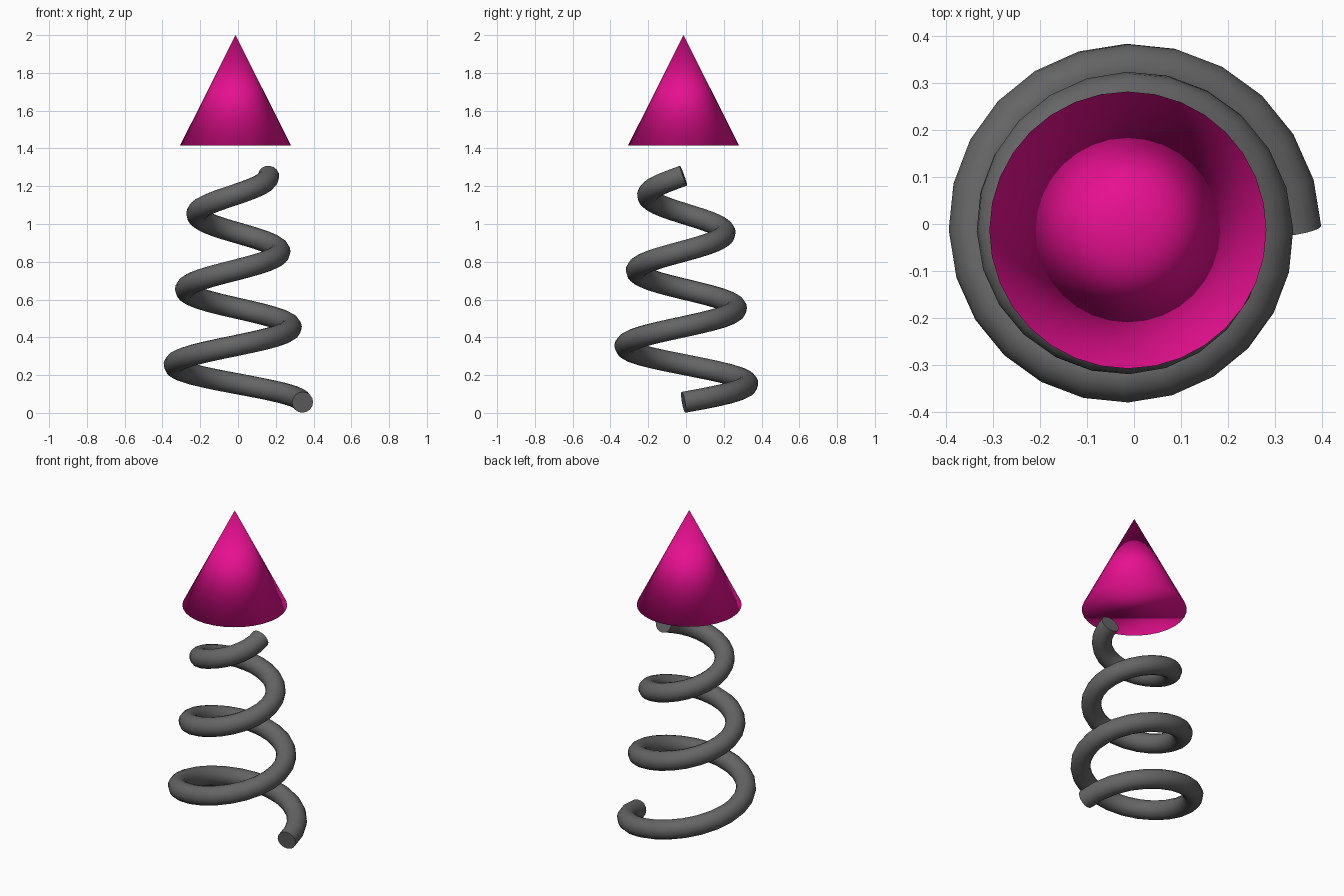
import bpy
from math import sin, cos, tau

if "Cube" in bpy.data.objects:
    bpy.data.objects.remove(bpy.data.objects["Cube"])

CX = CY = -0.013          # shared axis of spring and cone
TURNS, STEPS = 3, 24      # coil turns and segments per turn
TUBE = 0.056


def paint(obj, name, rgb):
    mat = bpy.data.materials.new(name)
    mat.diffuse_color = (*rgb, 1.0)
    mat.use_nodes = True
    mat.node_tree.nodes["Principled BSDF"].inputs["Base Color"].default_value = mat.diffuse_color
    obj.data.materials.append(mat)


# Tapering coil spring: a swept round tube with capped ends
curve = bpy.data.curves.new("spring", "CURVE")
curve.dimensions = "3D"
curve.bevel_depth = TUBE
curve.bevel_resolution = 6
curve.use_fill_caps = True
count = TURNS * STEPS + 1
spline = curve.splines.new("POLY")
spline.points.add(count - 1)
for i, point in enumerate(spline.points):
    t = i / STEPS
    r = 0.355 - 0.06 * t
    point.co = (CX + r * cos(tau * t), CY + r * sin(tau * t), TUBE + 0.4 * t, 1)
spline.use_smooth = True
spring = bpy.data.objects.new("spring", curve)
bpy.context.collection.objects.link(spring)
bpy.context.view_layer.objects.active = spring
spring.select_set(True)
bpy.ops.object.convert(target="MESH")
spring = bpy.context.object
bpy.ops.object.shade_smooth_by_angle()
paint(spring, "dark_grey", (0.13, 0.13, 0.13))

# Cone floating above the spring, fully smooth shaded including its base
BASE, TOP = 1.415, 2.0
bpy.ops.mesh.primitive_cone_add(vertices=32, radius1=0.294, radius2=0, depth=TOP - BASE,
                                location=(CX, CY, (BASE + TOP) / 2))
cone = bpy.context.object
cone.name = "cone_tip"
bpy.ops.object.shade_smooth()
paint(cone, "magenta", (0.8, 0.005, 0.28))
